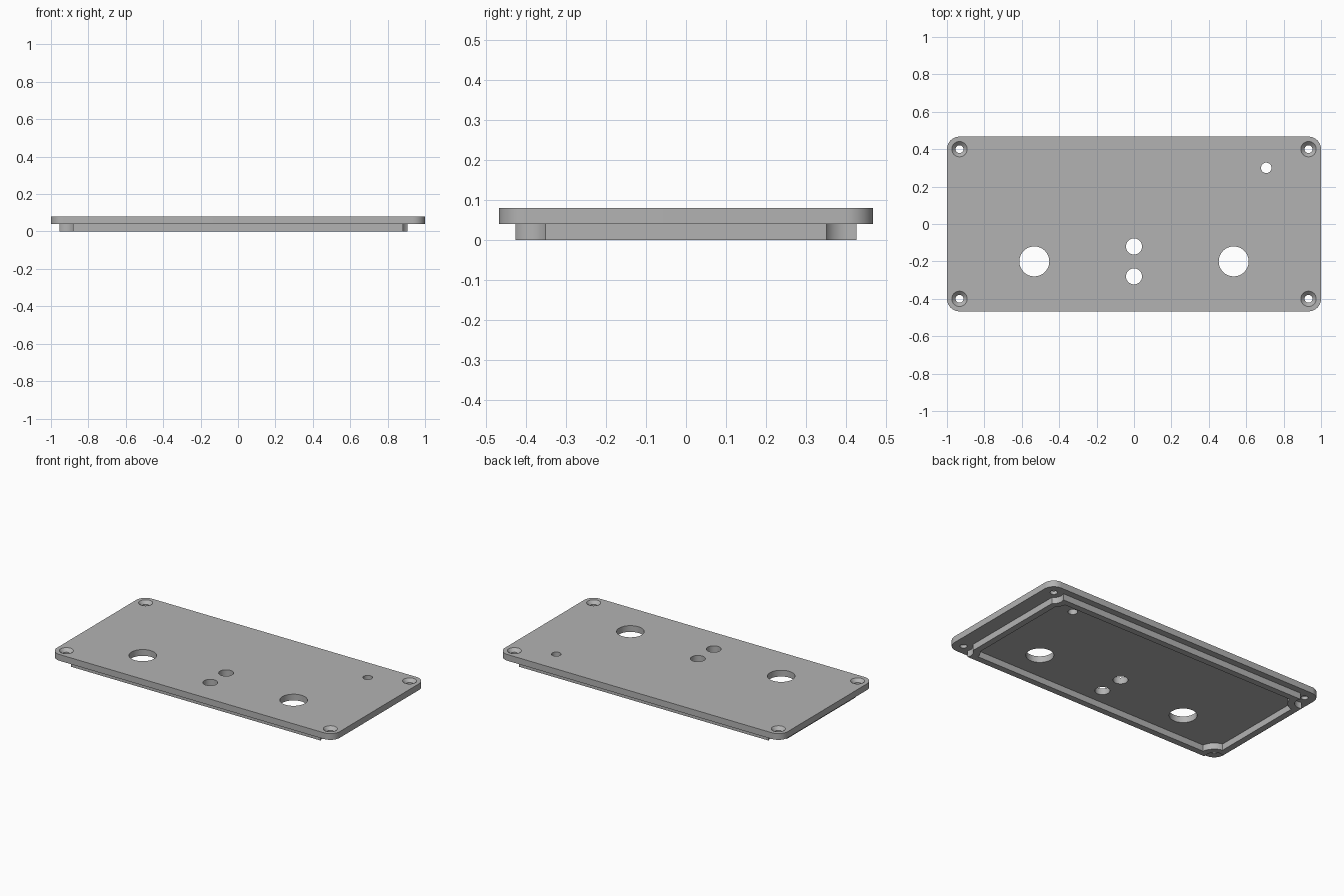
import bpy
import bmesh
from math import cos, sin, pi

cube = bpy.data.objects.get("Cube")
if cube:
    bpy.data.objects.remove(cube)

grey = bpy.data.materials.new("plain grey")
grey.use_nodes = True
colour = (0.45, 0.45, 0.45, 1)
grey.diffuse_color = colour
grey.node_tree.nodes["Principled BSDF"].inputs["Base Color"].default_value = colour

BOTTOM, STEP, TOP = 0.0, 0.04, 0.08
CORNERS = [(sx * 0.933, sy * 0.4) for sx in (-1, 1) for sy in (-1, 1)]


def make_object(name, bm):
    bmesh.ops.recalc_face_normals(bm, faces=bm.faces)
    mesh = bpy.data.meshes.new(name)
    bm.to_mesh(mesh)
    bm.free()
    mesh.materials.append(grey)
    obj = bpy.data.objects.new(name, mesh)
    bpy.context.collection.objects.link(obj)
    return obj


def prism(name, outline, z0, z1):
    """Extrude a closed outline from z0 up to z1."""
    bm = bmesh.new()
    face = bm.faces.new([bm.verts.new((x, y, z0)) for x, y in outline])
    new = bmesh.ops.extrude_face_region(bm, geom=[face])["geom"]
    verts = [g for g in new if isinstance(g, bmesh.types.BMVert)]
    bmesh.ops.translate(bm, vec=(0, 0, z1 - z0), verts=verts)
    return make_object(name, bm)


def block(name, x0, x1, y, z0, z1):
    return prism(name, [(x0, -y), (x1, -y), (x1, y), (x0, y)], z0, z1)


def lathe(name, centre, r0, r1, z0, z1):
    """Cylinder or cone with radius r0 at z0 and r1 at z1."""
    bm = bmesh.new()
    bmesh.ops.create_cone(bm, cap_ends=True, segments=64, radius1=r0, radius2=r1, depth=z1 - z0)
    bmesh.ops.translate(bm, vec=(*centre, (z0 + z1) / 2), verts=bm.verts)
    return make_object(name, bm)


def combine(target, tool, operation="DIFFERENCE"):
    """Apply a boolean to the target and discard the tool."""
    mod = target.modifiers.new("combine", "BOOLEAN")
    mod.operation = operation
    mod.solver = "EXACT"
    mod.object = tool
    bpy.context.view_layer.objects.active = target
    bpy.ops.object.modifier_apply(modifier=mod.name)
    bpy.data.objects.remove(tool)


# Plate with rounded corners
R, STEPS = 0.067, 16
outline = []
for i, (sx, sy) in enumerate([(1, 1), (-1, 1), (-1, -1), (1, -1)]):
    for k in range(STEPS + 1):
        a = (i + k / STEPS) * pi / 2
        outline.append((sx * (1 - R) + R * cos(a), sy * (0.467 - R) + R * sin(a)))
plate = prism("cover_plate", outline, STEP, TOP)

# Locating rim under the plate, scooped around the corner screws
WALL, SCOOP = 0.04, 0.057
rim = block("rim", -0.955, 0.905, 0.425, BOTTOM, 0.06)
core = block("rim_core", -0.955 + WALL, 0.905 - WALL, 0.425 - WALL, -0.1, 0.1)
for c in CORNERS:
    combine(rim, lathe("scoop", c, SCOOP, SCOOP, -0.2, 0.2))
    combine(core, lathe("scoop", c, SCOOP + WALL, SCOOP + WALL, -0.2, 0.2))
combine(rim, core)
combine(plate, rim, "UNION")

# Round openings: two large, two medium, one small
for x, y, r in [(-0.533, -0.2, 0.08), (0.533, -0.2, 0.08),
                (0, -0.12, 0.043), (0, -0.28, 0.043), (0.707, 0.3, 0.028)]:
    combine(plate, lathe("hole", (x, y), r, r, -0.1, 0.2))

# Countersunk screw holes
for c in CORNERS:
    combine(plate, lathe("screw_hole", c, 0.021, 0.021, -0.1, 0.2))
    combine(plate, lathe("countersink", c, 0.02, 0.062, TOP - 0.021, TOP + 0.021))

# Smooth curved walls, crisp edges
bpy.ops.object.select_all(action="DESELECT")
plate.select_set(True)
bpy.context.view_layer.objects.active = plate
bpy.ops.object.shade_smooth_by_angle(angle=pi / 6)
